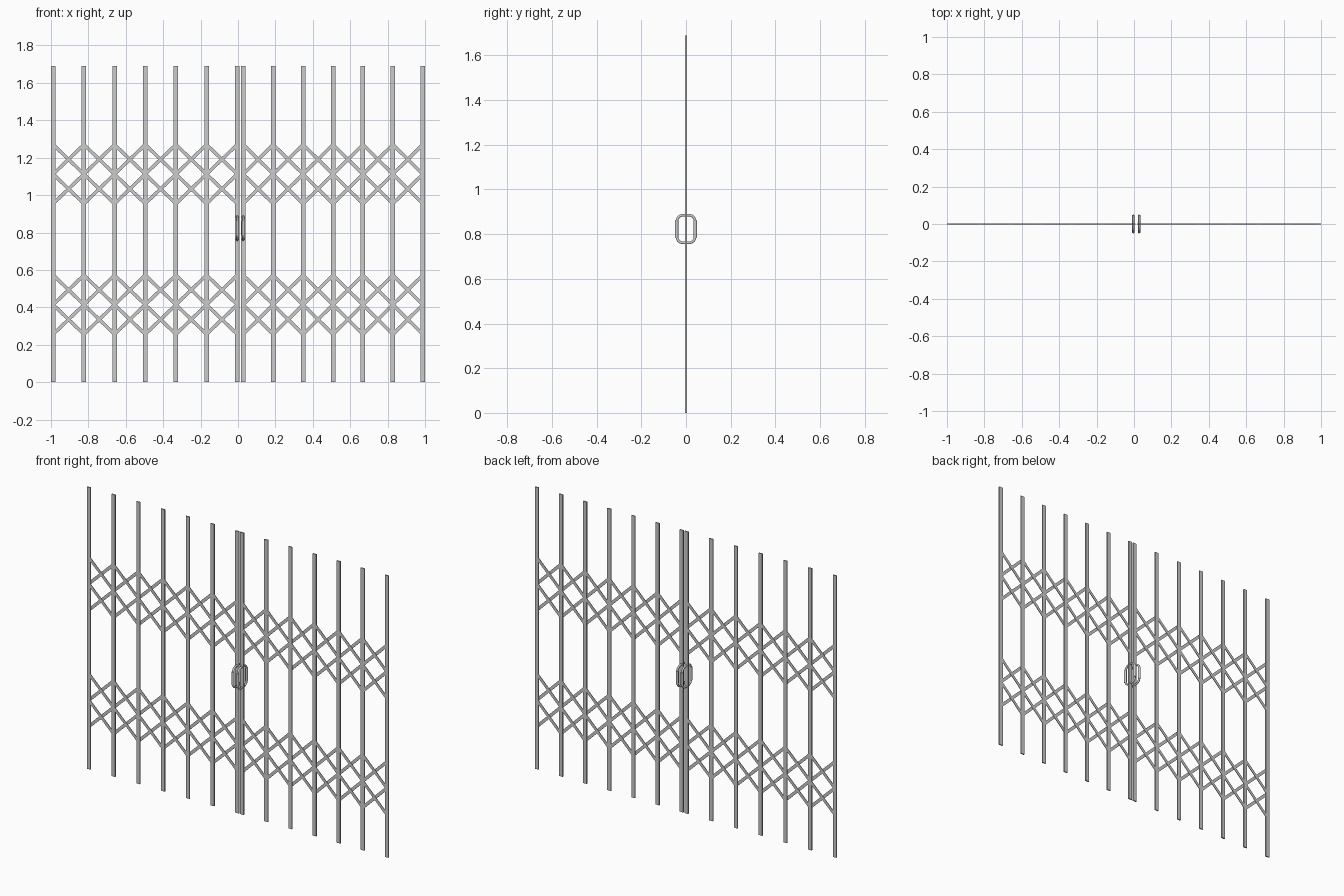
import bpy, bmesh, math
from mathutils import Matrix, Vector

if "Cube" in bpy.data.objects:
    bpy.data.objects.remove(bpy.data.objects["Cube"])

POST_W, POST_T, HEIGHT = 0.024, 0.007, 1.69
SLAT_W, SLAT_T = 0.018, 0.003


def add_box(bm, centre, size, angle=0.0):
    m = (Matrix.Translation(centre) @ Matrix.Rotation(angle, 4, 'Y')
         @ Matrix.Diagonal((*size, 1)))
    bmesh.ops.create_cube(bm, size=1, matrix=m)


def finish(bm, name):
    me = bpy.data.meshes.new(name)
    bm.to_mesh(me)
    bm.free()
    ob = bpy.data.objects.new(name, me)
    bpy.context.collection.objects.link(ob)
    return ob


def tube(name, points, radius, cyclic):
    cu = bpy.data.curves.new(name, 'CURVE')
    cu.dimensions = '3D'
    cu.bevel_depth = radius
    cu.bevel_resolution = 3
    cu.use_fill_caps = True
    sp = cu.splines.new('POLY')
    sp.points.add(len(points) - 1)
    for p, co in zip(sp.points, points):
        p.co = (*co, 1)
    sp.use_smooth = True
    sp.use_cyclic_u = cyclic
    ob = bpy.data.objects.new(name, cu)
    bpy.context.collection.objects.link(ob)


def gate_leaf(side, x0, x1, handle_x):
    step = (x1 - x0) / 6
    # upright posts
    bm = bmesh.new()
    for i in range(7):
        add_box(bm, (x0 + i * step, 0, HEIGHT / 2), (POST_W, POST_T, HEIGHT))
    finish(bm, side + "_posts")

    # scissor lattice: each slat spans two bays, cut short at the leaf ends
    for band, mid in (("upper", 1.112), ("lower", 0.414)):
        bm = bmesh.new()
        for i in range(-1, 6):
            a, b = max(i, 0), min(i + 2, 6)
            for s in (1, -1):
                p = Vector((x0 + a * step, 0, mid + s * (a - i - 1) * 0.158))
                q = Vector((x0 + b * step, 0, mid + s * (b - i - 1) * 0.158))
                d = q - p
                c = (p + q) / 2 + Vector((0, 0.0018 * s, 0))
                add_box(bm, c, (d.length + 0.008, SLAT_T, SLAT_W),
                        -math.atan2(d.z, d.x))
        finish(bm, f"{side}_{band}_lattice")

    # handle loop passing through the inner post, with a thicker grip each side
    hy, hz, r, zc = 0.041, 0.062, 0.028, 0.823
    pts = []
    for k, (sy, sz) in enumerate(((1, 1), (-1, 1), (-1, -1), (1, -1))):
        for j in range(7):
            t = math.pi / 2 * (k + j / 6)
            pts.append((handle_x, sy * (hy - r) + r * math.cos(t),
                        zc + sz * (hz - r) + r * math.sin(t)))
    tube(side + "_handle_loop", pts, 0.006, True)
    for face, sy in (("front", -1), ("back", 1)):
        y = sy * (hy + 0.001)
        tube(f"{side}_{face}_grip",
             [(handle_x, y, zc - 0.038), (handle_x, y, zc + 0.038)], 0.008, False)


gate_leaf("left", -0.988, -0.004, -0.004)
gate_leaf("right", 0.028, 0.988, 0.028)
